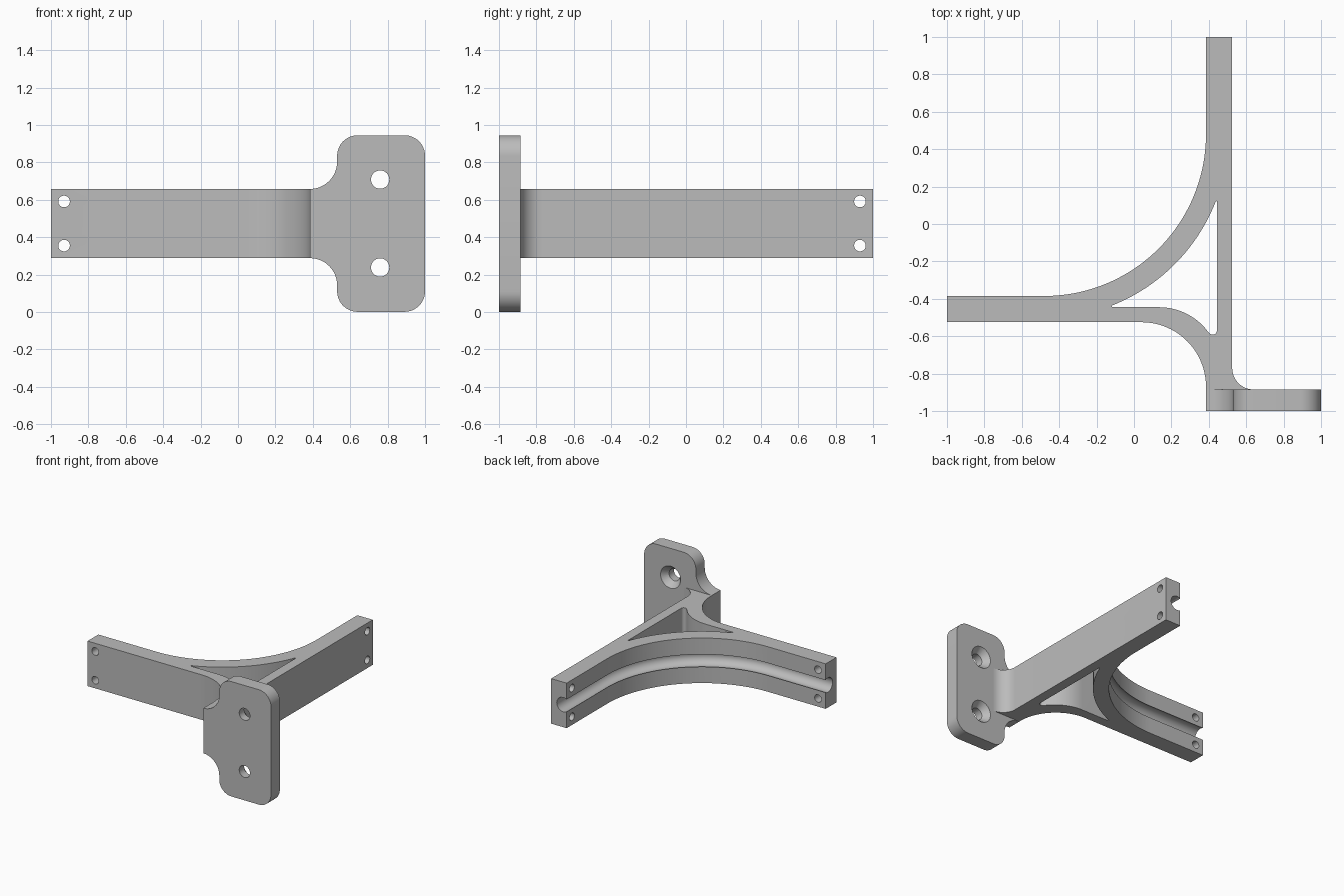
import bpy, bmesh
from math import cos, sin, radians
from mathutils import Vector, Matrix

cube = bpy.data.objects.get("Cube")
if cube:
    bpy.data.objects.remove(cube, do_unlink=True)

grey = bpy.data.materials.new("plain grey")
grey.use_nodes = True
colour = (0.5, 0.5, 0.5, 1)
grey.diffuse_color = colour
grey.node_tree.nodes["Principled BSDF"].inputs["Base Color"].default_value = colour

MID = 0.473            # mid height of the arms
LOW, HIGH = 0.288, 0.658
BACK = -0.885          # rear face of the mounting plate


def arc(cx, cy, r, a0, a1, n=12):
    angles = [radians(a0 + (a1 - a0) * i / n) for i in range(n + 1)]
    return [(cx + r * cos(a), cy + r * sin(a)) for a in angles]


def add_object(name, bm):
    bmesh.ops.remove_doubles(bm, verts=bm.verts, dist=1e-5)
    bmesh.ops.recalc_face_normals(bm, faces=bm.faces)
    mesh = bpy.data.meshes.new(name)
    bm.to_mesh(mesh)
    bm.free()
    mesh.materials.append(grey)
    ob = bpy.data.objects.new(name, mesh)
    bpy.context.collection.objects.link(ob)
    return ob


def prism(name, points, start, end, axis="Z"):
    """Extrude a flat outline along z, or along y for an x-z outline."""
    def place(p, d):
        return (p[0], p[1], d) if axis == "Z" else (p[0], d, p[1])
    bm = bmesh.new()
    face = bm.faces.new([bm.verts.new(place(p, start)) for p in points])
    moved = bmesh.ops.extrude_face_region(bm, geom=[face])["geom"]
    shift = Vector(place((0, 0), end - start))
    bmesh.ops.translate(bm, vec=shift, verts=[v for v in moved if isinstance(v, bmesh.types.BMVert)])
    return add_object(name, bm)


def cone(name, r1, r2, depth, location, axis):
    bm = bmesh.new()
    turn = Matrix.Rotation(radians(-90 if axis == "Y" else 90), 4, "X" if axis == "Y" else "Y")
    bmesh.ops.create_cone(bm, cap_ends=True, segments=32, radius1=r1, radius2=r2,
                          depth=depth, matrix=Matrix.Translation(location) @ turn)
    return add_object(name, bm)


def cut(target, cutter):
    cutter.hide_render = True
    mod = target.modifiers.new("cut", "BOOLEAN")
    mod.operation, mod.solver, mod.object = "DIFFERENCE", "EXACT", cutter
    bpy.context.view_layer.objects.active = target
    bpy.ops.object.modifier_apply(modifier=mod.name)
    bpy.data.objects.remove(cutter, do_unlink=True)


def smooth(ob):
    bpy.ops.object.select_all(action="DESELECT")
    ob.select_set(True)
    bpy.context.view_layer.objects.active = ob
    bpy.ops.object.shade_smooth_by_angle(angle=radians(30))


# Two arms joined by a large curve, with the brace down to the plate
outline = [(-1, -0.385)]
outline += arc(-0.48, 0.48, 0.865, -90, 0, 40)
outline += [(0.385, 1), (0.525, 1)]
outline += arc(0.64, -0.77, 0.115, 180, 270)
outline += [(0.385, BACK)]
outline += arc(0.04, -0.87, 0.345, 0, 90, 20)
outline += [(-1, -0.525)]
arms = prism("bracket_arms", outline, LOW, HIGH)

# Open window between the arms
window = arc(-0.48, 0.48, 0.985, -68.5, -21.5, 30)
window += [(0.443, 0.122)]
window += arc(0.421, -0.57, 0.022, 0, -150, 8)
window += arc(0.135, -0.77, 0.325, 37, 90, 16)
window += [(-0.118, -0.445)]
cut(arms, prism("window_cutter", window, 0, 1))

# Round channel along the inner curve
path = [(-1.1, -0.415)] + arc(-0.48, 0.48, 0.895, -90, 0, 40) + [(0.415, 1.1)]
curve = bpy.data.curves.new("channel", "CURVE")
curve.dimensions = "3D"
curve.bevel_depth = 0.06
curve.bevel_resolution = 6
curve.use_fill_caps = True
spline = curve.splines.new("POLY")
spline.points.add(len(path) - 1)
for point, (x, y) in zip(spline.points, path):
    point.co = (x, y, MID, 1)
tube = bpy.data.objects.new("channel_path", curve)
bpy.context.collection.objects.link(tube)
bpy.context.view_layer.update()
bm = bmesh.new()
bm.from_mesh(tube.to_mesh())
bpy.data.objects.remove(tube, do_unlink=True)
cut(arms, add_object("channel_cutter", bm))

# Paired screw holes at both arm ends
for side in (-1, 1):
    z = MID + side * 0.118
    cut(arms, cone("hole_cutter", 0.031, 0.031, 0.5, (-0.93, -0.455, z), "Y"))
    cut(arms, cone("hole_cutter", 0.031, 0.031, 0.5, (0.455, 0.93, z), "X"))
smooth(arms)

# Mounting plate: upper half outline, mirrored about the middle height
top = 0.945
upper = arc(0.385, HIGH + 0.145, 0.145, -90, 0)
upper += arc(0.64, top - 0.11, 0.11, 180, 90)
upper += arc(0.89, top - 0.11, 0.11, 90, 0)
lower = [(x, 2 * MID - z) for x, z in reversed(upper)]
plate = prism("mounting_plate", upper + lower, -1, BACK, "Y")

# Countersunk holes, wide at the rear
for side in (-1, 1):
    z = MID + side * 0.235
    cut(plate, cone("hole_cutter", 0.049, 0.049, 0.5, (0.76, -0.95, z), "Y"))
    cut(plate, cone("countersink_cutter", 0.045, 0.095, 0.06, (0.76, BACK - 0.025, z), "Y"))
smooth(plate)
